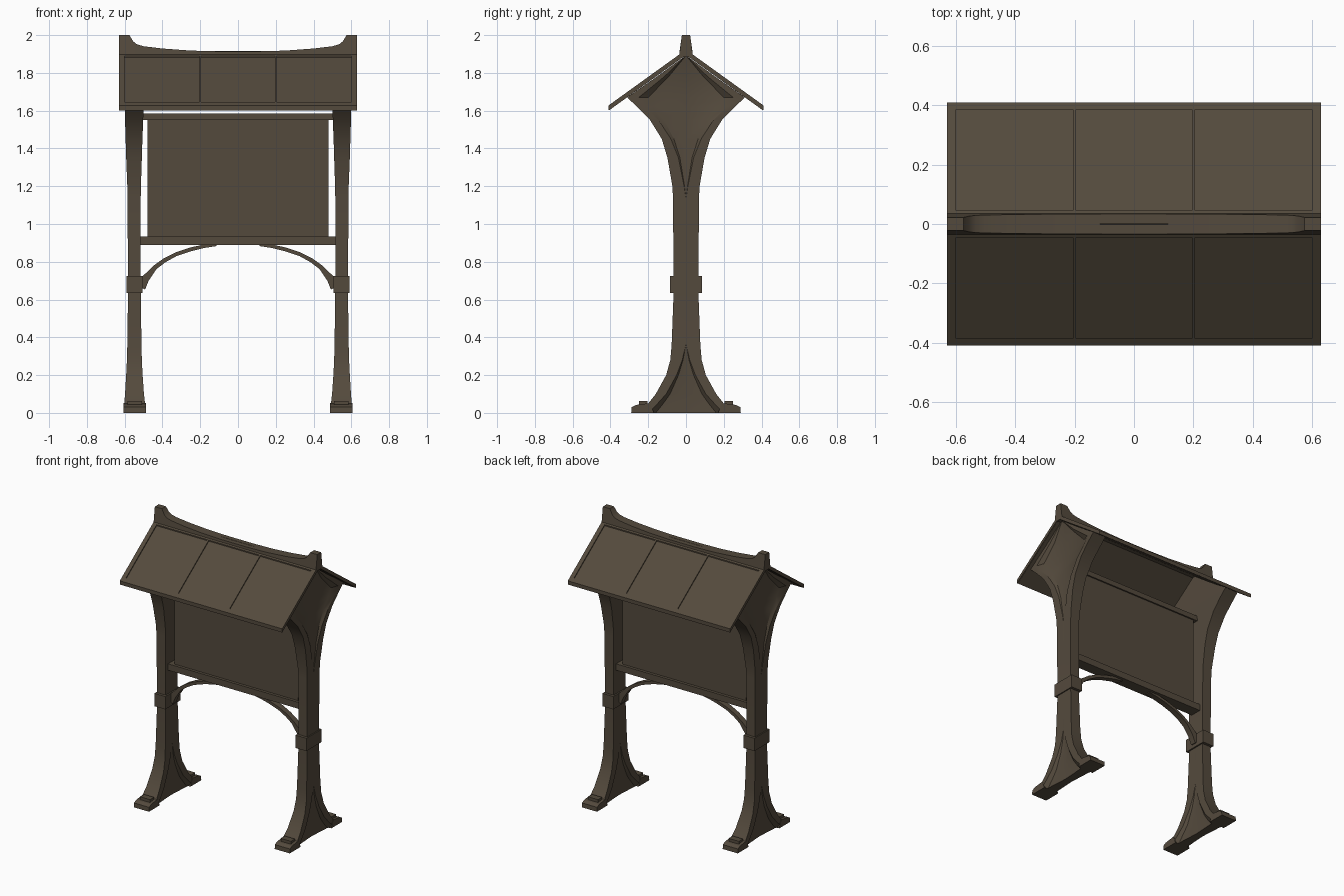
import bpy, bmesh, math
from mathutils import Vector

cube = bpy.data.objects.get("Cube")
if cube:
    bpy.data.objects.remove(cube, do_unlink=True)

wood = bpy.data.materials.new("dark_brown_wood")
wood.use_nodes = True
colour = (0.088, 0.068, 0.046, 1)
wood.diffuse_color = colour
wood.node_tree.nodes["Principled BSDF"].inputs["Base Color"].default_value = colour


def loft(name, rings, smooth=True):
    """Closed solid skinned through rings that share a point count."""
    bm = bmesh.new()
    rows = [[bm.verts.new(p) for p in ring] for ring in rings]
    n = len(rows[0])
    for a, b in zip(rows, rows[1:]):
        for i in range(n):
            j = (i + 1) % n
            bm.faces.new((a[i], a[j], b[j], b[i]))
    bm.faces.new(rows[0][::-1])
    bm.faces.new(rows[-1])
    bmesh.ops.recalc_face_normals(bm, faces=bm.faces)
    mesh = bpy.data.meshes.new(name)
    bm.to_mesh(mesh)
    bm.free()
    mesh.materials.append(wood)
    obj = bpy.data.objects.new(name, mesh)
    bpy.context.collection.objects.link(obj)
    if smooth:
        bpy.ops.object.select_all(action='DESELECT')
        obj.select_set(True)
        bpy.context.view_layer.objects.active = obj
        bpy.ops.object.shade_smooth_by_angle(angle=math.radians(30))
    return obj


def box(name, x, y, z):
    """Box from three (low, high) ranges."""
    corners = [(x[0], y[0]), (x[1], y[0]), (x[1], y[1]), (x[0], y[1])]
    return loft(name, [[(a, b, h) for a, b in corners] for h in z], False)


# Post rows: height, half depth, outer x, inner x, outer hollow half width and depth, foot hollow depth
POST = [
    (0.00, 0.24, .605, .488, .20, .035, .030),
    (0.05, 0.20, .602, .492, .15, .034, .028),
    (0.10, 0.16, .598, .498, .105, .030, .024),
    (0.20, 0.105, .592, .505, .05, .020, .016),
    (0.28, 0.083, .588, .509, .02, .010, .008),
    (0.36, 0.076, .586, .511, 0.001, 0, 0),
    (0.65, 0.065, .582, .515, 0.001, 0, 0),
    (1.14, 0.069, .585, .515, 0.001, 0, 0),
    (1.20, 0.072, .586, .514, .010, .003, 0),
    (1.35, 0.098, .592, .509, .04, .012, 0),
    (1.45, 0.128, .595, .506, .08, .018, 0),
    (1.55, 0.190, .598, .502, .145, .024, 0),
    (1.62, 0.258, .600, .500, .215, .026, 0),
    (1.67, 0.312, .600, .500, .250, .026, 0),
    (1.78, 0.155, .600, .500, .115, .026, 0),
    (1.89, 0.004, .600, .500, .002, .002, 0),
]


def post_ring(side, z, w, xo, xi, r, d, e):
    half = [(xo - d, 0), (xo - .7 * d, .8 * r), (xo, r), (xo, w),
            (xi, w), (xi, r), (xi + .7 * e, .8 * r), (xi + e, 0)]
    ring = half + [(x, -y) for x, y in half[-2:0:-1]]
    return [(side * x, y, z) for x, y in ring]


# Lower brace centre line in x, z, with half thickness
BRACE = [(.515, .665, .026), (.490, .710, .020), (.440, .770, .012), (.390, .807, .011),
         (.330, .839, .010), (.250, .866, .010), (.180, .882, .009), (.115, .890, .007)]

for side, label in ((1, "left"), (-1, "right")):
    loft(label + "_post", [post_ring(side, *row) for row in POST])
    box(label + "_collar", sorted((side * .505, side * .590)), (-.085, .085), (.635, .725))

    # Arched brace
    rings = []
    for i, (x, z, t) in enumerate(BRACE):
        a, b = BRACE[max(i - 1, 0)], BRACE[min(i + 1, len(BRACE) - 1)]
        n = Vector((b[1] - a[1], 0, a[0] - b[0])).normalized() * t
        rings.append([(side * (x + s * n.x), y, z + s * n.z)
                      for s, y in ((1, -.02), (1, .02), (-1, .02), (-1, -.02))])
    loft(label + "_brace", rings)

    # Feet with bolt plates
    for end, where in ((-1, "front"), (1, "back")):
        profile = [(.17, 0), (.29, 0), (.288, .03), (.265, .042), (.19, .052)]
        loft(f"{label}_{where}_foot",
             [[(side * x, end * y, z) for y, z in profile] for x in (.488, .605)], False)
        box(f"{label}_{where}_bolt_plate", sorted((side * .507, side * .585)),
            sorted((end * .205, end * .25)), (.04, .064))

# Notice board and its rails
box("notice_board", (-.48, .48), (-.02, .02), (.91, 1.57))
box("bottom_rail", (-.52, .52), (-.04, .04), (.89, .935))
box("top_rail", (-.52, .52), (-.03, .03), (1.55, 1.585))


# Roof: slabs and raised strips that follow the pitch
def roof_top(y):
    return 1.921 - .72 * y


def roof_plate(name, end, x, y, low, high):
    section = [(y[0], low), (y[1], low), (y[1], high), (y[0], high)]
    loft(name, [[(h, end * v, roof_top(v) + o) for v, o in section] for h in x], False)


for end, where in ((-1, "front"), (1, "back")):
    roof_plate(where + "_roof_slab", end, (-.625, .625), (0, .405), -.026, -.006)
    strips = {"eave": ((-.63, .63), (.385, .41)), "ridge": ((-.63, .63), (.02, .045)),
              "right_edge": ((-.63, -.6), (.02, .41)), "left_edge": ((.6, .63), (.02, .41)),
              "right_batten": ((-.205, -.195), (.03, .4)), "left_batten": ((.195, .205), (.03, .4))}
    for label, (x, y) in strips.items():
        bottom = -.008 if "batten" in label else -.024
        roof_plate(f"{where}_roof_{label}", end, x, y, bottom, .002)

# Ridge beam with upswept ends
CREST = [(.63, 2.0), (.575, 2.0), (.555, 1.967), (.535, 1.951), (.50, 1.941),
         (.40, 1.929), (.25, 1.918), (.10, 1.914)]
crest = [(-x, z) for x, z in CREST] + CREST[::-1]
rings = []
for x, z in crest:
    top = .036 - .14 * (z - 1.9)
    rings.append([(x, -.037, 1.885), (x, .037, 1.885), (x, top, z), (x, -top, z)])
loft("ridge_beam", rings)
